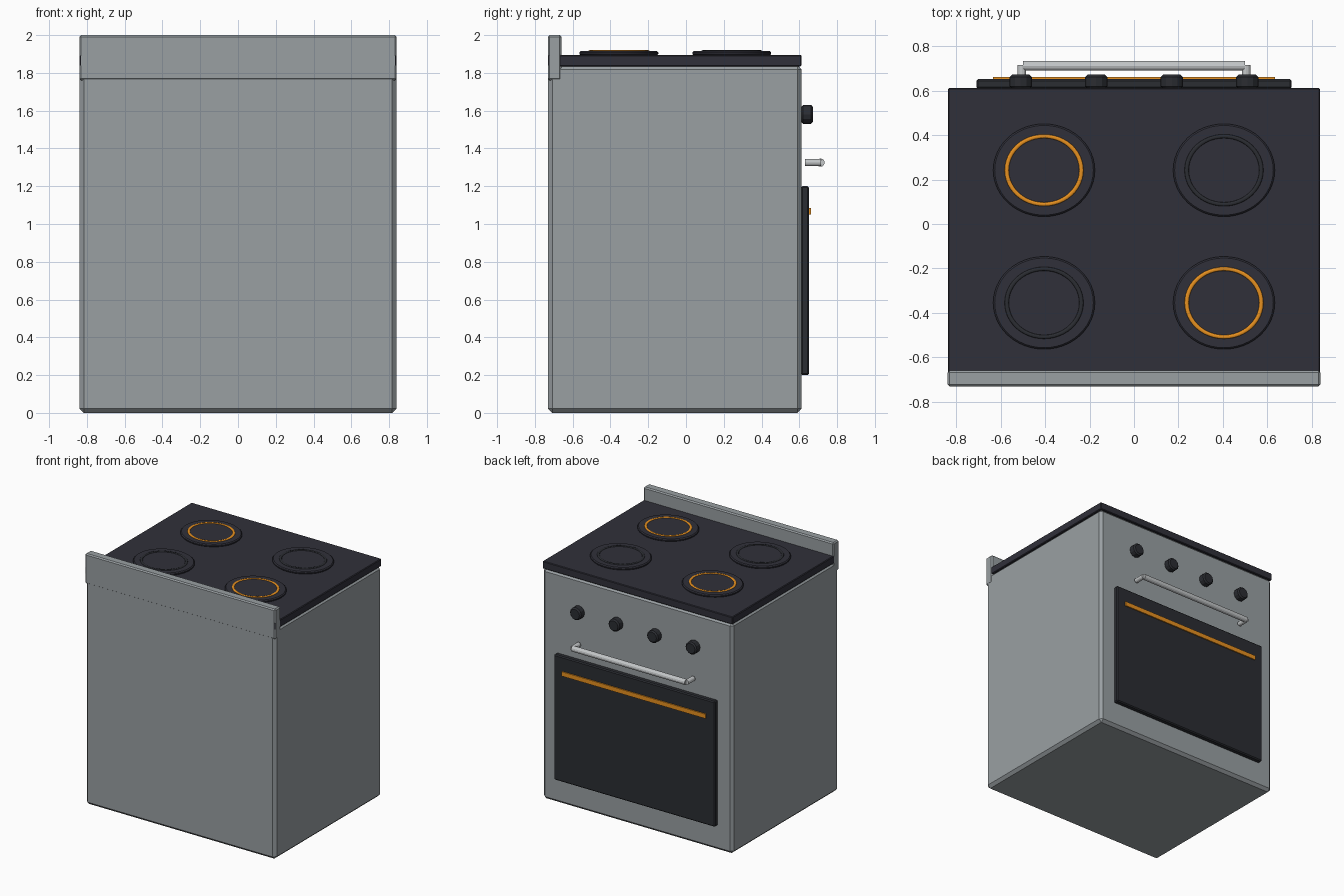
import bpy
import math

cube = bpy.data.objects.get("Cube")
if cube:
    bpy.data.objects.remove(cube, do_unlink=True)


def material(name, rgb):
    m = bpy.data.materials.new(name)
    m.use_nodes = True
    m.diffuse_color = (*rgb, 1)
    m.node_tree.nodes["Principled BSDF"].inputs["Base Color"].default_value = (*rgb, 1)
    return m


steel = material("brushed_steel", (0.32, 0.35, 0.365))
black = material("black_glass", (0.03, 0.03, 0.042))
coal = material("dark_iron", (0.024, 0.026, 0.032))
orange = material("glowing_orange", (0.85, 0.3, 0.015))
chrome = material("chrome", (0.55, 0.57, 0.58))


def finish(name, mat, bevel=0, segments=1):
    ob = bpy.context.object
    ob.name = name
    ob.data.materials.append(mat)
    if bevel:
        mod = ob.modifiers.new("edge_bevel", "BEVEL")
        mod.width = bevel
        mod.segments = segments
        mod.limit_method = "ANGLE"
        mod.angle_limit = math.radians(40)
    return ob


def box(name, mat, x, y, z, bevel=0):
    """Box from (min, max) ranges."""
    bpy.ops.mesh.primitive_cube_add(size=1, location=[sum(r) / 2 for r in (x, y, z)])
    ob = finish(name, mat, bevel)
    ob.scale = [r[1] - r[0] for r in (x, y, z)]
    bpy.ops.object.transform_apply(location=False, rotation=False, scale=True)
    return ob


def rod(name, mat, r, length, loc, rot=(0, 0, 0), sides=16, bevel=0, squash=1):
    bpy.ops.mesh.primitive_cylinder_add(vertices=sides, radius=r, depth=length,
                                        location=loc, rotation=rot)
    ob = finish(name, mat, bevel)
    ob.scale.y = squash
    bpy.ops.object.transform_apply(location=False, rotation=False, scale=True)
    bpy.ops.object.shade_smooth_by_angle(angle=math.radians(25))
    return ob


def ring(name, mat, r, thick, loc, squash):
    bpy.ops.mesh.primitive_torus_add(major_radius=r, minor_radius=thick, location=loc,
                                     major_segments=48, minor_segments=8)
    ob = finish(name, mat)
    ob.scale = (1, squash, 0.6)
    bpy.ops.object.shade_smooth()
    return ob


# Cabinet, hob and splashback
W = 0.838
box("cabinet", steel, (-W, W), (-0.73, 0.612), (0, 1.84), 0.022)
box("hob", black, (-W, W), (-0.729, 0.612), (1.835, 1.895), 0.005)
box("splashback", steel, (-W - 0.001, W + 0.001), (-0.731, -0.66), (1.76, 2.0), 0.009)

# Four cooking zones, two of them glowing
SQUASH = 0.912
for x in (-0.405, 0.405):
    for y in (-0.355, 0.242):
        hot = x * y < 0
        rod("burner_plate", black, 0.229, 0.022, (x, y, 1.904),
            sides=48, bevel=0.007, squash=SQUASH)
        ring("hot_ring" if hot else "cold_ring", orange if hot else coal,
             0.168, 0.01, (x, y, 1.9145), SQUASH)

# Oven door with glowing strip
box("oven_door", coal, (-0.71, 0.71), (0.608, 0.652), (0.2, 1.2), 0.008)
box("door_strip", orange, (-0.635, 0.635), (0.645, 0.661), (1.05, 1.085))

# Control knobs
FACING = (math.pi / 2, 0, 0)
for x in (-0.51, -0.17, 0.17, 0.51):
    rod("knob", coal, 0.05, 0.062, (x, 0.641, 1.58), FACING, sides=12, bevel=0.01)

# Door handle
rod("handle_bar", chrome, 0.022, 1.0, (0, 0.712, 1.325), (0, math.pi / 2, 0), sides=12)
for x in (-0.505, 0.505):
    rod("handle_post", chrome, 0.019, 0.085, (x, 0.673, 1.325), FACING, sides=12)
